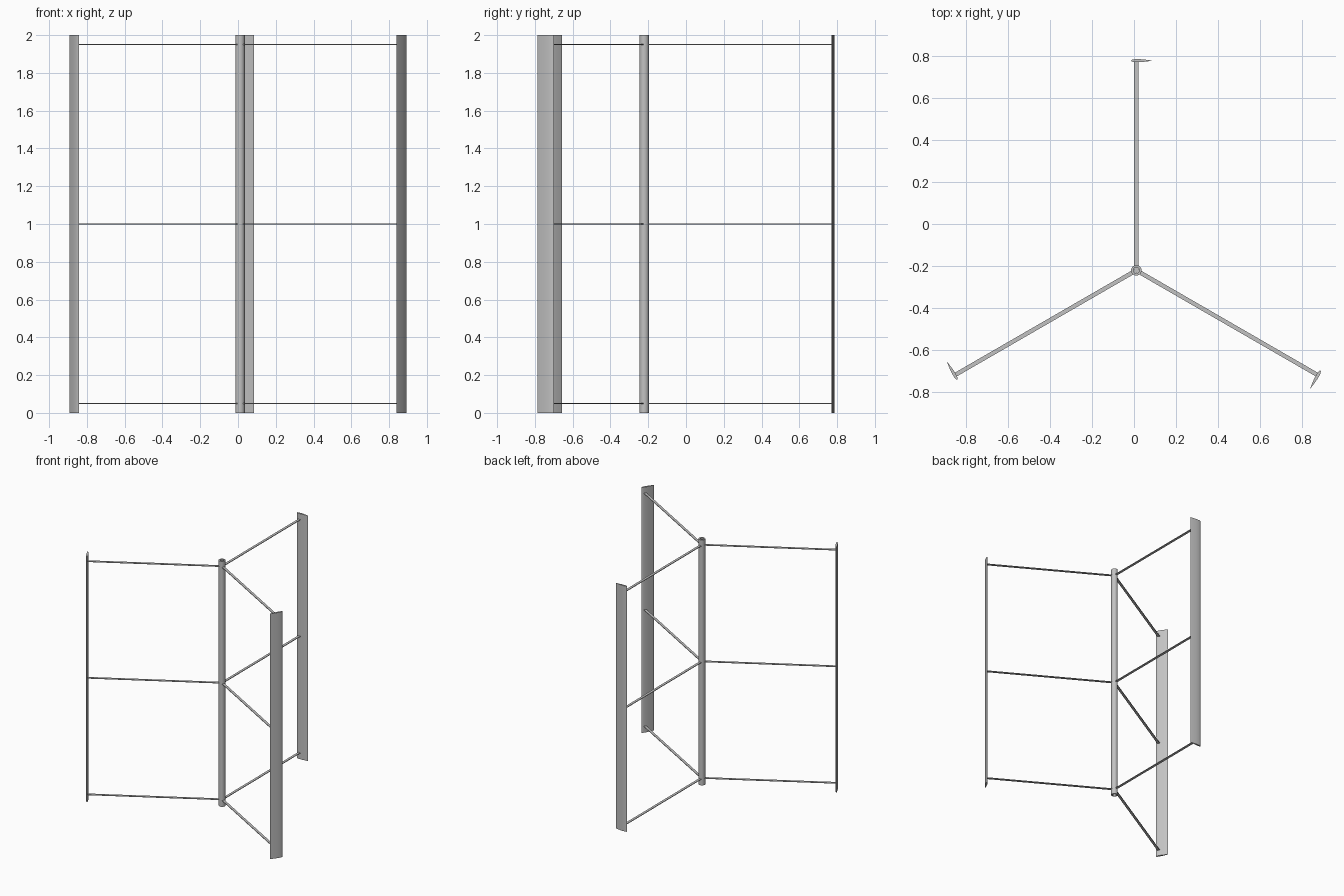
import bpy
import bmesh
import math
from mathutils import Matrix

cube = bpy.data.objects.get("Cube")
if cube:
    bpy.data.objects.remove(cube, do_unlink=True)

AXIS = (0.011, -0.221, 0)
HEIGHT, RADIUS = 2.0, 1.0
CHORD, THICKNESS = 0.1, 0.15

metal = bpy.data.materials.new("light grey metal")
metal.use_nodes = True
grey = (0.54, 0.54, 0.54, 1)
metal.diffuse_color = grey
metal.node_tree.nodes["Principled BSDF"].inputs["Base Color"].default_value = grey


def add_object(name, bm, turn=0):
    bmesh.ops.recalc_face_normals(bm, faces=bm.faces)
    bm.transform(Matrix.Translation(AXIS) @ Matrix.Rotation(turn, 4, "Z"))
    mesh = bpy.data.meshes.new(name)
    bm.to_mesh(mesh)
    bm.free()
    mesh.materials.append(metal)
    obj = bpy.data.objects.new(name, mesh)
    bpy.context.collection.objects.link(obj)
    bpy.ops.object.select_all(action="DESELECT")
    obj.select_set(True)
    bpy.context.view_layer.objects.active = obj
    bpy.ops.object.shade_smooth_by_angle(angle=math.radians(35))


def half_thickness(s):
    """Symmetric aerofoil half thickness at chord fraction s."""
    return 5 * THICKNESS * CHORD * (0.2969 * math.sqrt(s) - 0.126 * s
                                    - 0.3516 * s**2 + 0.2843 * s**3 - 0.1036 * s**4)


def make_shaft():
    # Hollow tube: extrude a ring of quads upward
    bm = bmesh.new()
    sides = 32
    loops = []
    for r, z in ((0.025, 0), (0.025, HEIGHT), (0.014, HEIGHT), (0.014, 0)):
        loops.append([bm.verts.new((r * math.cos(a), r * math.sin(a), z))
                      for a in (math.tau * i / sides for i in range(sides))])
    for k in range(4):
        a, b = loops[k], loops[(k + 1) % 4]
        for i in range(sides):
            j = (i + 1) % sides
            bm.faces.new((a[i], a[j], b[j], b[i]))
    add_object("central_shaft", bm)


def make_blade(name, turn):
    # Aerofoil outline, cosine spaced, with the nose toward -x
    bm = bmesh.new()
    n = 16
    stations = [(1 - math.cos(math.pi * i / n)) / 2 for i in range(n + 1)]
    outline = [(s, half_thickness(s)) for s in stations[:-1]] + [(1, 0)]
    outline += [(s, -half_thickness(s)) for s in reversed(stations[1:-1])]
    face = bm.faces.new([bm.verts.new(((s - 0.25) * CHORD, RADIUS + h, 0))
                         for s, h in outline])
    top = bmesh.ops.extrude_face_region(bm, geom=[face])["geom"]
    bmesh.ops.translate(bm, vec=(0, 0, HEIGHT),
                        verts=[v for v in top if isinstance(v, bmesh.types.BMVert)])
    add_object(name, bm, turn)


def make_strut(name, z, turn):
    # Thin flat bar from the shaft to the blade
    bm = bmesh.new()
    bmesh.ops.create_cube(bm, size=1)
    bm.transform(Matrix.Translation((0, RADIUS / 2, z))
                 @ Matrix.Diagonal((0.02, RADIUS, 0.005, 1)))
    add_object(name, bm, turn)


make_shaft()
for i, side in enumerate(("back", "right", "left")):
    turn = math.tau * i / 3
    make_blade(side + "_blade", turn)
    for level, z in (("lower", 0.05), ("middle", 1.0), ("upper", 1.95)):
        make_strut(f"{side}_{level}_strut", z, turn)
